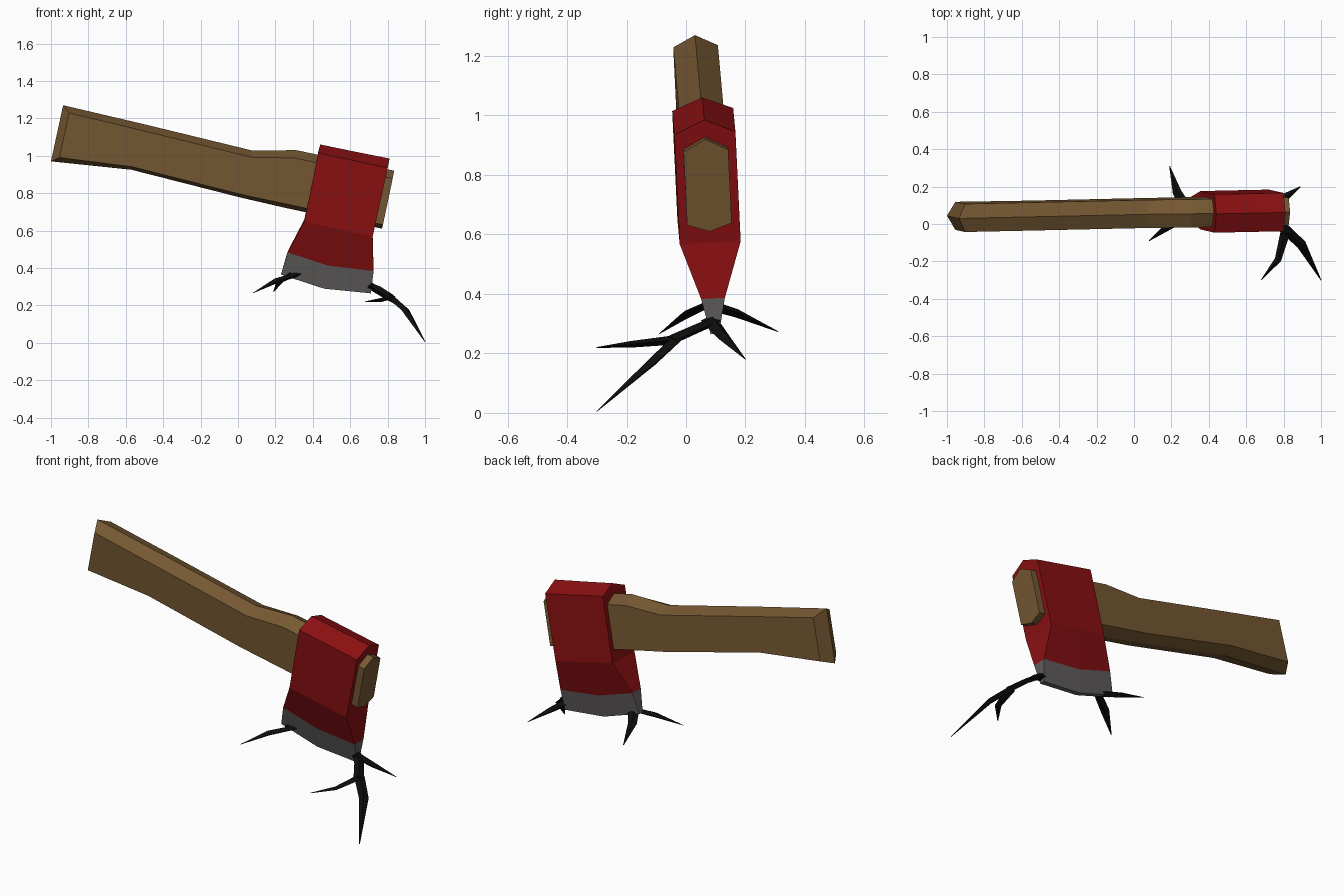
import bpy, bmesh
from mathutils import Vector

if "Cube" in bpy.data.objects:
    bpy.data.objects.remove(bpy.data.objects["Cube"], do_unlink=True)


def material(name, rgb):
    m = bpy.data.materials.new(name)
    m.use_nodes = True
    m.diffuse_color = (*rgb, 1)
    bsdf = next(n for n in m.node_tree.nodes if n.type == 'BSDF_PRINCIPLED')
    bsdf.inputs["Base Color"].default_value = (*rgb, 1)
    bsdf.inputs["Roughness"].default_value = 0.8
    return m


WOOD = material("brown wood", (0.18, 0.098, 0.032))
RED = material("red paint", (0.255, 0.005, 0.006))
STEEL = material("grey steel", (0.12, 0.112, 0.112))
BLACK = material("black cracks", (0.004, 0.004, 0.004))


def place(x, z, side):
    """Point at a sideways offset from the slightly leaning middle plane."""
    return Vector((x, 0.08 + 0.01 * (x - 0.77) - 0.05 * (z - 0.61) + side, z + 0.05 * side))


def loft(name, rings, mat, caps):
    """Skin matching rings of points; caps lists the faces that close each end."""
    bm = bmesh.new()
    rows = [[bm.verts.new(p) for p in ring] for ring in rings]
    n = len(rows[0])
    for a, b in zip(rows, rows[1:]):
        for i in range(n):
            j = (i + 1) % n
            bm.faces.new((a[i], a[j], b[j], b[i]))
    for row in (rows[0], rows[-1]):
        for cap in caps:
            bm.faces.new([row[i] for i in cap])
    bmesh.ops.remove_doubles(bm, verts=bm.verts, dist=0.0005)
    bmesh.ops.recalc_face_normals(bm, faces=bm.faces)
    mesh = bpy.data.meshes.new(name)
    bm.to_mesh(mesh)
    bm.free()
    mesh.materials.append(mat)
    obj = bpy.data.objects.new(name, mesh)
    bpy.context.collection.objects.link(obj)
    return obj


# Handle: six-sided stations given by top ridge, bottom ridge and end inset
def handle_ring(top, bottom, inset):
    top, bottom = Vector(top), Vector(bottom)
    upper = top.lerp(bottom, 0.125) + Vector((inset, 0))
    lower = top.lerp(bottom, 0.92) + Vector((inset, 0))
    spots = [(top, 0), (upper, -0.075), (lower, -0.075),
             (bottom, 0), (lower, 0.075), (upper, 0.075)]
    return [place(p.x, p.y, s) for p, s in spots]


stations = [
    ((-0.935, 1.27), (-1.0, 0.97), 0.04),
    ((-0.50, 1.168), (-0.57, 0.925), 0),
    ((0.08, 1.027), (0.02, 0.775), 0),
    ((0.31, 1.03), (0.25, 0.722), 0),
    ((0.835, 0.92), (0.77, 0.61), 0),
]
loft("handle", [handle_ring(*s) for s in stations], WOOD, [(0, 1, 2, 3), (3, 4, 5, 0)])


# Axe head: each layer has a half width and three points along its length
def head_ring(half, *points):
    return ([place(x, z, -half) for x, z in points]
            + [place(x, z, half) for x, z in reversed(points)])


ridge = head_ring(0.0, (0.44, 1.06), (0.625, 1.022), (0.81, 0.985))
shoulder = head_ring(0.1025, (0.43, 1.02), (0.615, 0.98), (0.80, 0.94))
cheek = head_ring(0.1025, (0.355, 0.655), (0.54, 0.612), (0.72, 0.572))
bevel = head_ring(0.04, (0.265, 0.485), (0.48, 0.415), (0.725, 0.385))
edge = head_ring(0.014, (0.23, 0.365), (0.46, 0.29), (0.71, 0.265))


def solid_head(name, rings, mat):
    return loft(name, rings, mat, [(0, 1, 4, 5), (1, 2, 3, 4)])


def roofed_head(name, rings, mat):
    """Head whose top layer meets in a ridge, left open for the blade below."""
    bottom = [Vector(p) for p in rings[-1]]
    middle = sum(bottom, Vector()) / len(bottom)
    return loft(name, rings + [[middle] * len(bottom)], mat, [])


roofed_head("axe_head", [ridge, shoulder, cheek, bevel], RED)
solid_head("blade_edge", [bevel, edge], STEEL)


# Cracks: jagged four-sided spikes that taper along a path
def crack(name, path, radii):
    pts = [Vector(p) for p in path]
    rings = []
    for i, p in enumerate(pts):
        along = (pts[min(i + 1, len(pts) - 1)] - pts[max(i - 1, 0)]).normalized()
        across = along.cross(Vector((0, 0, 1))).normalized()
        up = across.cross(along)
        r = radii[i]
        rings.append([p + across * r, p + up * r * 0.6, p - across * r, p - up * r * 0.6])
    return loft(name, rings, BLACK, [(0, 1, 2, 3)])


crack("heel_crack_back", [(0.29, 0.07, 0.365), (0.23, 0.17, 0.335), (0.19, 0.31, 0.273)],
      (0.03, 0.024, 0.002))
crack("heel_crack_front", [(0.34, 0.09, 0.372), (0.2, 0.0, 0.33), (0.08, -0.09, 0.266)],
      (0.02, 0.024, 0.002))
crack("toe_crack_back", [(0.7, 0.08, 0.31), (0.79, 0.13, 0.25), (0.89, 0.2, 0.18)],
      (0.035, 0.026, 0.002))
crack("toe_crack_stem", [(0.7, 0.1, 0.31), (0.76, 0.04, 0.285), (0.82, -0.05, 0.245)],
      (0.024, 0.026, 0.028))
crack("toe_crack_long", [(0.81, -0.03, 0.25), (0.895, -0.11, 0.175), (1.0, -0.3, 0.005)],
      (0.028, 0.026, 0.002))
crack("toe_crack_short", [(0.81, -0.04, 0.245), (0.77, -0.19, 0.23), (0.68, -0.3, 0.22)],
      (0.026, 0.018, 0.002))
